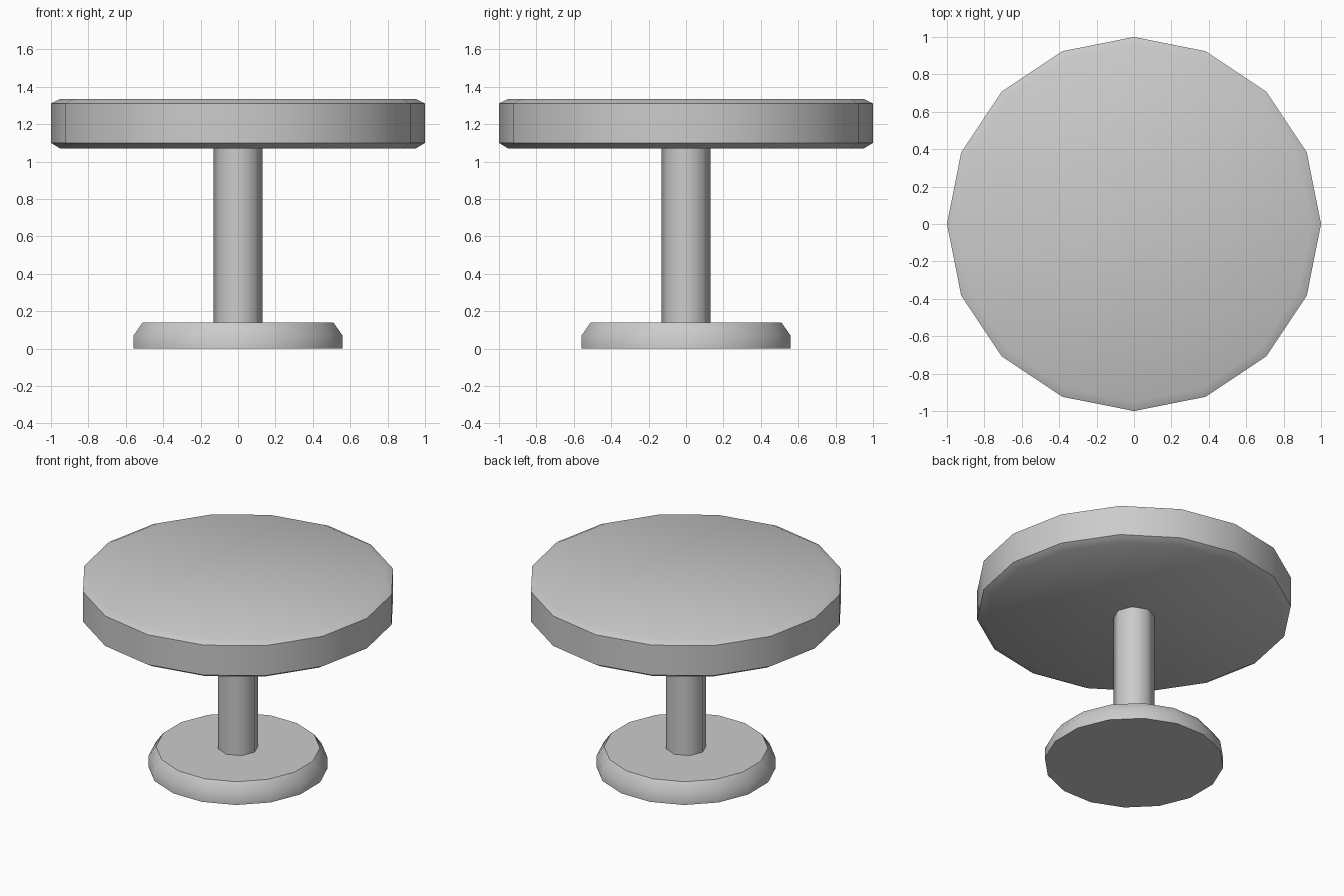
import bpy
import bmesh
import math

cube = bpy.data.objects.get("Cube")
if cube:
    bpy.data.objects.remove(cube, do_unlink=True)

grey = bpy.data.materials.new("plain grey")
grey.use_nodes = True
colour = (0.6, 0.6, 0.6, 1)
grey.diffuse_color = colour
grey.node_tree.nodes["Principled BSDF"].inputs["Base Color"].default_value = colour


def turned_part(name, profile, sides, turn=0.0):
    """Closed solid from (radius, height) rings, listed bottom to top."""
    bm = bmesh.new()
    rings = []
    for radius, z in profile:
        angles = [turn + math.tau * i / sides for i in range(sides)]
        rings.append([bm.verts.new((radius * math.cos(a), radius * math.sin(a), z))
                      for a in angles])
    for low, high in zip(rings, rings[1:]):
        for i in range(sides):
            j = (i + 1) % sides
            bm.faces.new((low[i], low[j], high[j], high[i]))
    bm.faces.new(list(reversed(rings[0])))
    bm.faces.new(rings[-1])
    mesh = bpy.data.meshes.new(name)
    bm.to_mesh(mesh)
    bm.free()
    mesh.materials.append(grey)
    obj = bpy.data.objects.new(name, mesh)
    bpy.context.collection.objects.link(obj)
    bpy.ops.object.select_all(action='DESELECT')
    obj.select_set(True)
    bpy.context.view_layer.objects.active = obj
    bpy.ops.object.shade_smooth_by_angle(angle=math.radians(50))
    return obj


# Foot with a sloped rim, turned half a facet
turned_part("base", [(0.57, 0), (0.57, 0.07), (0.52, 0.14)], 16, math.pi / 16)
# Octagonal post
turned_part("column", [(0.13, 0.13), (0.13, 1.08)], 8)
# Round top with chamfered edges
turned_part("table_top", [(0.95, 1.07), (1, 1.1), (1, 1.31), (0.95, 1.335)], 16)
